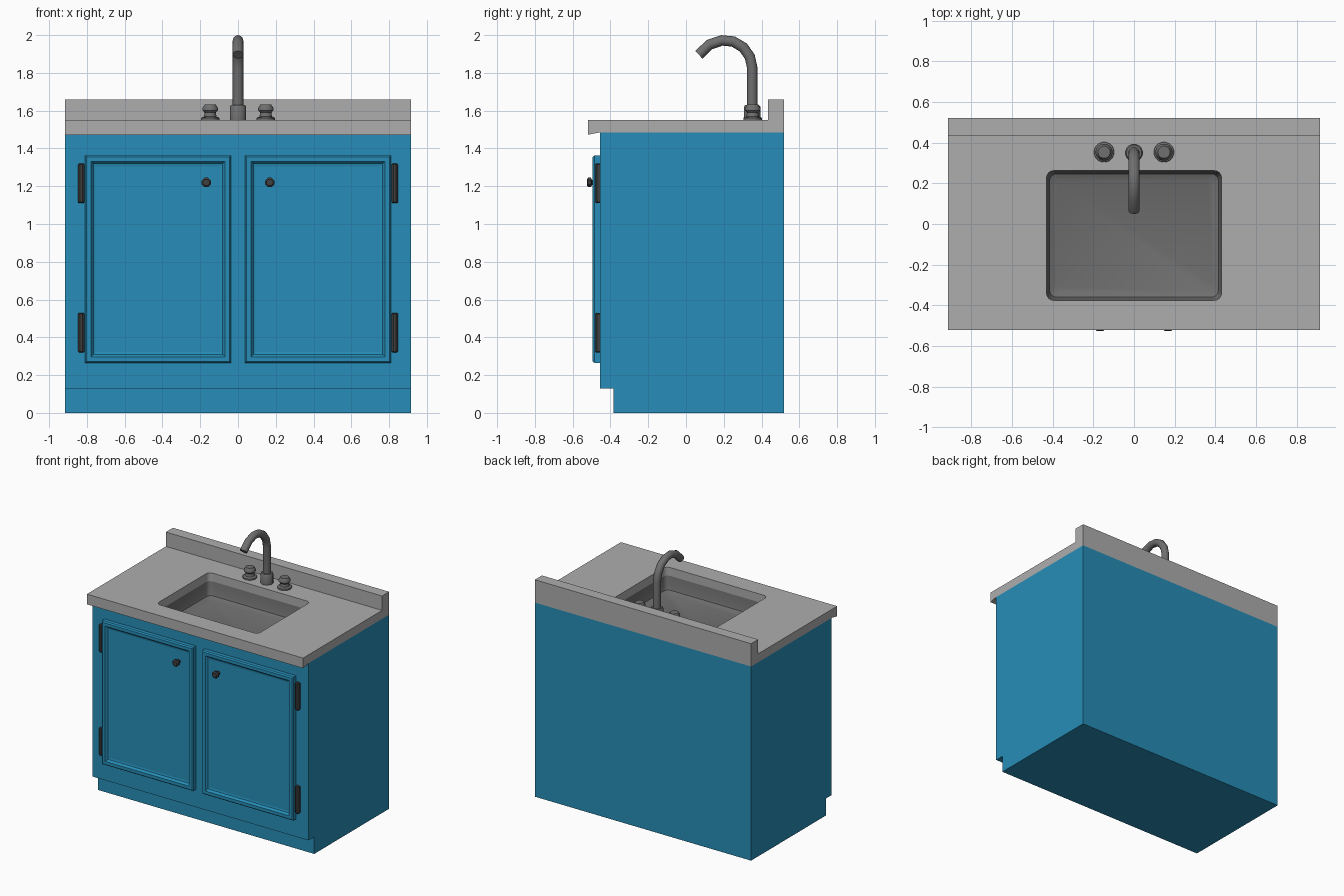
import bpy, bmesh, math
from mathutils import Vector

if "Cube" in bpy.data.objects:
    bpy.data.objects.remove(bpy.data.objects["Cube"])

W = 0.915


def material(name, color):
    m = bpy.data.materials.new(name)
    m.diffuse_color = (*color, 1)
    m.use_nodes = True
    m.node_tree.nodes["Principled BSDF"].inputs["Base Color"].default_value = m.diffuse_color
    return m


BLUE = material("blue_paint", (0.02, 0.27, 0.48))
STONE = material("light_grey", (0.42, 0.42, 0.42))
METAL = material("mid_grey", (0.16, 0.16, 0.16))
DARK = material("dark_grey", (0.05, 0.05, 0.05))


def finish(name, bm, mat, smooth=False):
    me = bpy.data.meshes.new(name)
    bm.to_mesh(me)
    bm.free()
    ob = bpy.data.objects.new(name, me)
    bpy.context.collection.objects.link(ob)
    me.materials.append(mat)
    if smooth:
        bpy.ops.object.select_all(action='DESELECT')
        ob.select_set(True)
        bpy.context.view_layer.objects.active = ob
        bpy.ops.object.shade_smooth_by_angle(angle=math.radians(40))
    return ob


def loft(rings, cap_start=True, cap_end=True):
    """Skin a series of equal-length closed rings of points."""
    bm = bmesh.new()
    loops = [[bm.verts.new(p) for p in r] for r in rings]
    for a, b in zip(loops, loops[1:]):
        for i in range(len(a)):
            j = (i + 1) % len(a)
            bm.faces.new((a[i], a[j], b[j], b[i]))
    if cap_start:
        bm.faces.new(loops[0][::-1])
    if cap_end:
        bm.faces.new(loops[-1])
    bmesh.ops.recalc_face_normals(bm, faces=bm.faces)
    return bm


def extrude_x(profile):
    return loft([[(x, y, z) for y, z in profile] for x in (-W, W)])


def lathe(profile, origin, sides, axis='Z'):
    """Turn (radius, height) pairs about z, or about -y when axis is 'Y'."""
    rings = []
    for r, h in profile:
        ring = []
        for i in range(sides):
            a = 2 * math.pi * (i + 0.5) / sides
            u, v = r * math.cos(a), r * math.sin(a)
            ring.append(Vector(origin) + Vector((u, v, h) if axis == 'Z' else (u, -h, v)))
        rings.append(ring)
    return loft(rings)


def rounded_rect(inset, z, r=0.035, steps=4):
    x0, x1, y0, y1 = -0.43 + inset, 0.43 - inset, -0.375 + inset, 0.262 - inset
    corners = [(x1 - r, y1 - r), (x0 + r, y1 - r), (x0 + r, y0 + r), (x1 - r, y0 + r)]
    pts = []
    for q, (cx, cy) in enumerate(corners):
        for k in range(steps + 1):
            a = math.pi / 2 * (q + k / steps)
            pts.append((cx + r * math.cos(a), cy + r * math.sin(a), z))
    return pts


# Cabinet body with toe kick, open under the counter so the basin hangs inside
bm = extrude_x([(-0.385, 0), (0.52, 0), (0.52, 1.485), (-0.455, 1.485),
                (-0.455, 0.13), (-0.385, 0.13)])
top = [f for f in bm.faces if f.calc_center_median().z > 1.48]
bmesh.ops.delete(bm, geom=top, context='FACES_ONLY')
finish("cabinet", bm, BLUE)

# Countertop with backsplash and sink opening
counter = finish("countertop", extrude_x(
    [(-0.52, 1.472), (-0.455, 1.485), (0.52, 1.485), (0.52, 1.66),
     (0.435, 1.66), (0.435, 1.55), (-0.52, 1.55)]), STONE)
cutter = finish("sink_cutter", loft([rounded_rect(0, 1.40), rounded_rect(0, 1.60)]), STONE)
cutter.hide_render = True
mod = counter.modifiers.new("sink_opening", 'BOOLEAN')
mod.operation, mod.solver, mod.object = 'DIFFERENCE', 'EXACT', cutter
bpy.context.view_layer.objects.active = counter
bpy.ops.object.modifier_apply(modifier=mod.name)
bpy.data.objects.remove(cutter)

# Sink basin, an open shell
bm = loft([rounded_rect(0, 1.486), rounded_rect(0.008, 1.41), rounded_rect(0.015, 1.385),
           rounded_rect(0.045, 1.37)], cap_start=False)
if sum(f.normal.z * f.calc_area() for f in bm.faces) < 0:
    bmesh.ops.reverse_faces(bm, faces=bm.faces)
finish("sink_basin", bm, METAL, smooth=True)

# Doors, hinges, knobs and tap handles, one per side
for side, s in (("left", -1), ("right", 1)):
    def door_ring(inset, y):
        xs = (s * (0.037 + inset), s * (0.81 - inset))
        z0, z1 = 0.265 + inset, 1.363 - inset
        return [(xs[0], y, z0), (xs[1], y, z0), (xs[1], y, z1), (xs[0], y, z1)]

    finish(side + "_door", loft([
        door_ring(0, -0.45), door_ring(0, -0.485), door_ring(0.008, -0.494),
        door_ring(0.032, -0.494), door_ring(0.044, -0.478), door_ring(0.058, -0.475)]), BLUE)

    for level, z in (("lower", 0.32), ("upper", 1.11)):
        finish(f"{side}_{level}_hinge", lathe(
            [(0.013, 0), (0.018, 0.006), (0.018, 0.204), (0.013, 0.21)],
            (s * 0.83, -0.463, z), 8), DARK)

    finish(side + "_knob", lathe(
        [(0.014, 0), (0.014, 0.024), (0.027, 0.03), (0.027, 0.045), (0.018, 0.052)],
        (s * 0.168, -0.473, 1.22), 8, 'Y'), DARK)

    finish(side + "_tap_handle", lathe(
        [(0.05, 0), (0.05, 0.012), (0.044, 0.017), (0.034, 0.019), (0.03, 0.04),
         (0.042, 0.053), (0.042, 0.064), (0.03, 0.083)],
        (s * 0.147, 0.353, 1.549), 16), METAL, smooth=True)

# Faucet collar and gooseneck spout
finish("faucet_collar", lathe([(0.044, 0), (0.044, 0.072), (0.038, 0.08)],
                              (0, 0.35, 1.549), 16), METAL, smooth=True)

path = [(0.35, 1.56), (0.35, 1.83), (0.338, 1.885), (0.303, 1.935), (0.25, 1.966),
        (0.19, 1.972), (0.125, 1.95), (0.068, 1.896)]
pts = [Vector((0, y, z)) for y, z in path]
rings = []
for i, p in enumerate(pts):
    t = (pts[min(i + 1, len(pts) - 1)] - pts[max(i - 1, 0)]).normalized()
    side_dir = Vector((1, 0, 0))
    up = t.cross(side_dir)
    rings.append([p + 0.028 * (side_dir * math.cos(a) + up * math.sin(a))
                  for a in (2 * math.pi * k / 12 for k in range(12))])
finish("faucet_spout", loft(rings), METAL, smooth=True)
